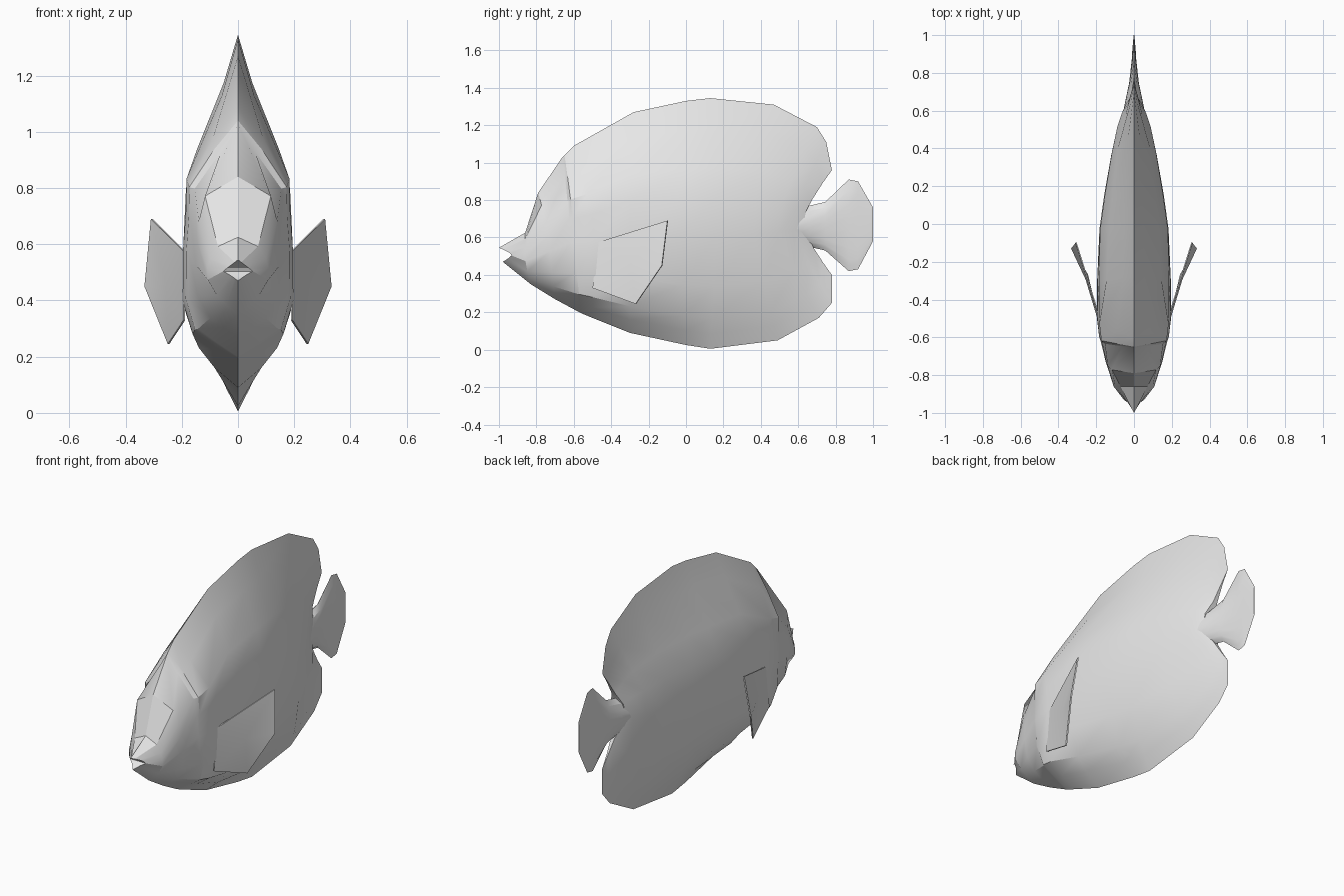
import bpy, bmesh, math

if "Cube" in bpy.data.objects:
    bpy.data.objects.remove(bpy.data.objects["Cube"])

grey = bpy.data.materials.new("pale_grey")
grey.diffuse_color = (0.8, 0.8, 0.8, 1)
grey.use_nodes = True
grey.node_tree.nodes["Principled BSDF"].inputs["Base Color"].default_value = grey.diffuse_color

# Section shapes: half-width factor at each height fraction
F = (0, .06, .12, .25, .45, .6, .72, .88, 1)
MOUTH = (0, .12, .24, .5, 1, .75, .52, .22, 0)
SNOUT = (0, .2, .38, .7, 1, 1, .92, .66, 0)
BROW = (0, .35, .65, .95, 1, .97, .93, .78, 0)
HEAD = (0, .42, .8, 1, 1, .96, .87, .34, 0)
SHOULDER = (0, .42, .82, 1, .99, .94, .93, .45, 0)
CHEST = (0, .42, .7, .98, .97, .93, .73, .29, 0)
FLANK = (0, .26, .5, .87, 1, .98, .72, .28, 0)
REAR = (0, .12, .25, .5, 1, 1, .55, .22, 0)
EDGE = (0, .06, .1, .25, 1, .9, .3, .1, 0)
OVAL = (0, .4, .62, .85, 1, .97, .88, .62, 0)


def finish(name, bm, angle=26):
    bmesh.ops.recalc_face_normals(bm, faces=bm.faces)
    mesh = bpy.data.meshes.new(name)
    bm.to_mesh(mesh)
    bm.free()
    mesh.materials.append(grey)
    ob = bpy.data.objects.new(name, mesh)
    bpy.context.collection.objects.link(ob)
    bpy.ops.object.select_all(action='DESELECT')
    ob.select_set(True)
    bpy.context.view_layer.objects.active = ob
    bpy.ops.object.shade_smooth_by_angle(angle=math.radians(angle))
    return ob


def loft(name, stations):
    """Join mirrored bands; each station bows from its top and bottom to its middle."""
    bm = bmesh.new()
    rings, n = [], len(F)
    for (ty, tz), (by, bz), mid, w, prof in stations:
        right, left = [], []
        for f, p in zip(F, prof):
            u = abs(2 * f - 1) ** 1.3
            y = mid + ((ty if f > .5 else by) - mid) * u
            z = bz + (tz - bz) * f
            r = bm.verts.new((w * p, y, z))
            right.append(r)
            left.append(r if p == 0 else bm.verts.new((-w * p, y, z)))
        rings.append((right, left))
    for a, b in zip(rings, rings[1:]):
        for s in (0, 1):
            for i in range(n - 1):
                bm.faces.new((a[s][i], a[s][i + 1], b[s][i + 1], b[s][i]))
    # Close both ends with strips from right to left
    for r, l in (rings[0], rings[-1]):
        for i in range(n - 1):
            bm.faces.new(dict.fromkeys((r[i], r[i + 1], l[i + 1], l[i])))
    return finish(name, bm)


# Body with head, back fin and belly fin in one skin
loft("body", [
    ((-1.0, .545), (-.98, .47), -.93, .052, MOUTH),
    ((-.86, .625), (-.83, .35), -.86, .108, SNOUT),
    ((-.79, .84), (-.70, .27), -.73, .15, BROW),
    ((-.66, 1.03), (-.57, .20), -.62, .177, HEAD),
    ((-.65, 1.04), (-.56, .195), -.60, .186, SHOULDER),
    ((-.60, 1.09), (-.50, .17), -.49, .197, SHOULDER),
    ((-.28, 1.27), (-.30, .09), -.30, .199, CHEST),
    ((0, 1.33), (0, .025), -.03, .183, FLANK),
    ((.13, 1.345), (.13, .005), .16, .157, FLANK),
    ((.47, 1.31), (.49, .05), .36, .12, FLANK),
    ((.70, 1.19), (.71, .17), .49, .088, REAR),
    ((.75, 1.11), (.78, .25), .57, .062, REAR),
    ((.78, .96), (.78, .40), .62, .045, EDGE),
])

# Tail stalk flaring into a thin fan
loft("tail", [((y, hi), (y, lo), y, w, OVAL) for y, lo, hi, w in (
    (.48, .57, .74, .082), (.58, .56, .75, .06), (.66, .55, .77, .044),
    (.745, .53, .79, .026), (.87, .42, .91, .012), (.92, .43, .90, .009),
    (1.0, .58, .76, .002))])

# Side fins spread outward from the flanks
FIN = ((.194, -.47, .575), (.31, -.10, .69), (.333, -.13, .45),
       (.25, -.27, .245), (.194, -.50, .33))
for side, name in ((1, "right_side_fin"), (-1, "left_side_fin")):
    bm = bmesh.new()
    outer = [bm.verts.new((side * x, y, z)) for x, y, z in FIN]
    inner = [bm.verts.new((side * (x - .006), y + .004, z)) for x, y, z in FIN]
    for ring in (outer, inner):
        hub = bm.verts.new(sum((v.co for v in ring), ring[0].co * 0) / 5)
        for i in range(5):
            bm.faces.new((ring[i], ring[(i + 1) % 5], hub))
    for i in range(5):
        j = (i + 1) % 5
        bm.faces.new((outer[i], outer[j], inner[j], inner[i]))
    finish(name, bm)
